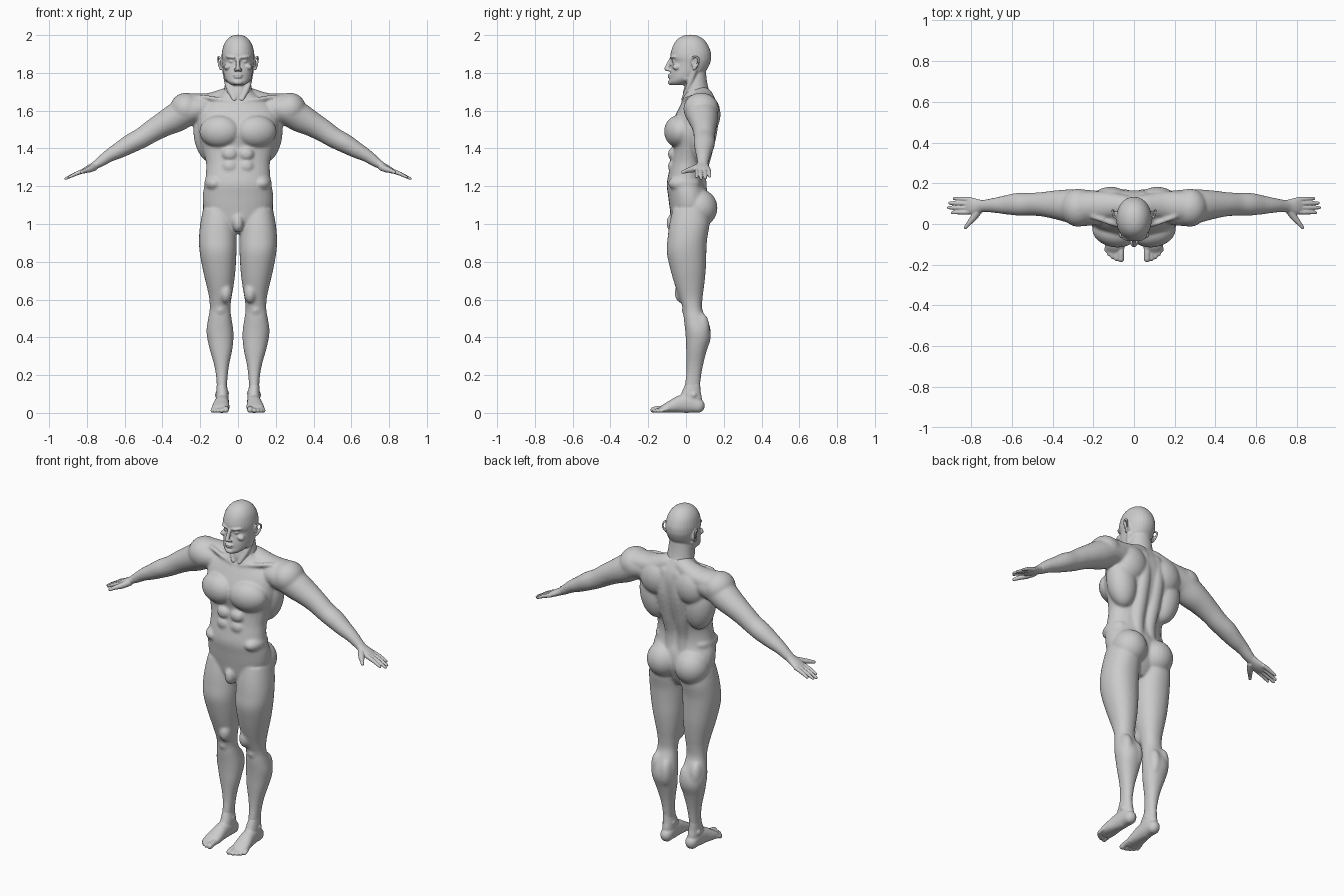
import bpy, bmesh, math
from mathutils import Vector, Matrix

SIDES = 28


def smooth_path(pts, sub=4):
    """Catmull-Rom through stations of (x, y, z, radius a, radius b)."""
    p = [Vector(q) for q in pts]
    out = []
    for i in range(len(p) - 1):
        a, b, c, d = p[max(i - 1, 0)], p[i], p[i + 1], p[min(i + 2, len(p) - 1)]
        for k in range(sub):
            t = k / sub
            out.append(0.5 * (2 * b + (c - a) * t + (2 * a - 5 * b + 4 * c - d) * t * t
                              + (3 * b - a - 3 * c + d) * t ** 3))
    return out + [p[-1]]


def tube(bm, pts, ref=(0, 1, 0), axis=None, both=True, power=1.0):
    """Skin elliptical rings along a path; radius a lies along ref."""
    st = smooth_path(pts)
    n = len(st)
    rings = []
    for i, s in enumerate(st):
        t = Vector(axis) if axis else (st[min(i + 1, n - 1)].to_3d() - st[max(i - 1, 0)].to_3d()).normalized()
        u = (Vector(ref) - t * t.dot(Vector(ref))).normalized()
        rings.append((s.to_3d(), t, u, t.cross(u), max(s[3], .002), max(s[4], .002)))
    if not axis:  # round both ends
        def cap(r, d, angles):
            c, t, u, v, a, b = r
            return [(c + t * d * min(a, b) * math.sin(q), t, u, v, a * math.cos(q), b * math.cos(q)) for q in angles]
        rings = cap(rings[0], -1, (1.4, 1.0, .5)) + rings + cap(rings[-1], 1, (.5, 1.0, 1.4))
    shape = lambda f: math.copysign(abs(f) ** power, f)
    for side in ((1, -1) if both else (1,)):
        loops = []
        for c, t, u, v, a, b in rings:
            ring = []
            for k in range(SIDES):
                q = math.tau * k / SIDES
                co = c + u * a * shape(math.cos(q)) + v * b * shape(math.sin(q))
                ring.append(bm.verts.new((co.x * side, co.y, co.z)))
            loops.append(ring)
        for lo, hi in zip(loops, loops[1:]):
            for k in range(SIDES):
                j = (k + 1) % SIDES
                bm.faces.new((lo[k], lo[j], hi[j], hi[k]))
        bm.faces.new(loops[0])
        bm.faces.new(loops[-1])


def column(bm, rows, both=True, power=.92):
    """Level rings from rows of (z, x min, x max, y front, y back)."""
    tube(bm, [((a + b) / 2, (f + k) / 2, z, (b - a) / 2, (k - f) / 2) for z, a, b, f, k in rows],
         ref=(1, 0, 0), axis=(0, 0, 1), both=both, power=power)


def blob(bm, c, r, rot=(0, 0, 0), both=True):
    """Ellipsoid muscle or feature, mirrored when both."""
    m = Matrix.Translation(c)
    for ang, ax in zip(rot, 'XYZ'):
        m = m @ Matrix.Rotation(math.radians(ang), 4, ax)
    m = m @ Matrix.Diagonal((*r, 1))
    for s in ((1, -1) if both else (1,)):
        bmesh.ops.create_uvsphere(bm, u_segments=24, v_segments=16, radius=1,
                                  matrix=Matrix.Diagonal((s, 1, 1, 1)) @ m)


def finish(bm, name, voxel, smooth):
    """Fuse the overlapping forms into one smooth skin."""
    bmesh.ops.recalc_face_normals(bm, faces=bm.faces)
    me = bpy.data.meshes.new(name)
    bm.to_mesh(me)
    bm.free()
    ob = bpy.data.objects.new(name, me)
    bpy.context.collection.objects.link(ob)
    mod = ob.modifiers.new("fuse", 'REMESH')
    mod.mode, mod.voxel_size, mod.use_smooth_shade = 'VOXEL', voxel, True
    mod = ob.modifiers.new("soften", 'SMOOTH')
    mod.factor, mod.iterations = .5, smooth


# ---- body: torso, arms and legs
bm = bmesh.new()
column(bm, [(z, -w, w, f, k) for z, w, f, k in (
    (.95, .05, -.04, .07), (1.0, .13, -.072, .10), (1.08, .18, -.086, .125), (1.15, .187, -.095, .12),
    (1.21, .177, -.102, .10), (1.27, .17, -.092, .095), (1.33, .17, -.08, .105), (1.40, .19, -.073, .13),
    (1.47, .21, -.085, .15), (1.54, .215, -.072, .162), (1.60, .21, -.045, .165), (1.65, .16, -.02, .155),
    (1.69, .09, -.012, .135), (1.72, .068, 0, .118))], both=False)
blob(bm, (.098, -.042, 1.49), (.108, .072, .085), (0, 0, 12))         # chest
blob(bm, (.15, .075, 1.47), (.085, .078, .15), (0, 8, 0))             # side of back
blob(bm, (.115, .115, 1.58), (.095, .068, .10))                       # shoulder blade
blob(bm, (.09, .07, 1.085), (.097, .097, .10))                        # buttock
blob(bm, (.125, -.01, 1.215), (.054, .085, .045))                     # waist
blob(bm, (0, -.068, 1.005), (.03, .036, .05), both=False)             # groin
for z in (1.37, 1.305, 1.24):                                         # belly
    blob(bm, (.043, -.066, z), (.042, .03, .036))
tube(bm, [(.04, .09, 1.12, .035, .03), (.04, .078, 1.25, .035, .03), (.045, .105, 1.38, .04, .035),
          (.045, .135, 1.52, .04, .035), (.04, .125, 1.64, .04, .035)], ref=(1, 0, 0))  # spine muscles
tube(bm, [(.05, .09, 1.675, .055, .05), (.15, .09, 1.64, .07, .054), (.25, .085, 1.63, .075, .062)])  # shoulder top
tube(bm, [(.02, -.015, 1.645, .012, .012), (.10, 0, 1.66, .012, .012), (.2, .035, 1.675, .012, .012)])  # collarbone
blob(bm, (.275, .08, 1.61), (.085, .094, .085), (0, 25, 0))           # shoulder cap
tube(bm, [(.19, .08, 1.61, .085, .07), (.26, .08, 1.60, .09, .078), (.33, .09, 1.562, .08, .077),
          (.39, .095, 1.53, .07, .067), (.45, .097, 1.495, .06, .060), (.51, .097, 1.456, .056, .054),
          (.57, .097, 1.425, .056, .051), (.63, .094, 1.390, .047, .043), (.68, .092, 1.363, .038, .035),
          (.73, .089, 1.328, .031, .027), (.76, .087, 1.309, .029, .021)])  # arm
column(bm, [(1.08, .02, .185, -.07, .12), (1.0, .012, .2, -.088, .125), (.92, .008, .207, -.098, .112),
            (.85, .008, .203, -.102, .108), (.76, .013, .187, -.083, .105), (.68, .022, .168, -.06, .097),
            (.61, .034, .153, -.036, .088), (.55, .04, .15, -.016, .086), (.5, .034, .158, -.012, .106),
            (.44, .025, .167, -.005, .128), (.39, .024, .162, -.001, .13), (.33, .031, .148, .001, .11),
            (.26, .046, .128, .003, .092), (.2, .054, .117, .001, .081), (.14, .058, .112, -.008, .075),
            (.09, .055, .11, -.012, .075)])                           # leg
blob(bm, (.065, -.02, .635), (.034, .04, .055))                       # inner knee muscle
blob(bm, (.094, .01, .545), (.032, .032, .038))                       # kneecap
blob(bm, (.064, .085, .42), (.036, .047, .085))                       # inner calf
blob(bm, (.125, .08, .45), (.036, .045, .08))                         # outer calf
finish(bm, "body", .007, 9)

# ---- head and neck
bm = bmesh.new()
column(bm, [(z, -w, w, f, k) for z, w, f, k in (
    (2.002, .006, .018, .032), (1.997, .03, -.012, .06), (1.98, .055, -.043, .09), (1.95, .075, -.066, .115),
    (1.91, .085, -.08, .131), (1.88, .087, -.082, .133), (1.86, .085, -.074, .13), (1.83, .081, -.078, .118),
    (1.80, .077, -.084, .098), (1.77, .069, -.086, .065), (1.75, .054, -.089, .03), (1.735, .034, -.08, .0))],
    both=False, power=.95)
column(bm, [(z, -w, w, f, k) for z, w, f, k in (
    (1.83, .055, .01, .105), (1.78, .064, .0, .108), (1.73, .071, -.008, .116), (1.68, .078, -.018, .132),
    (1.64, .085, -.01, .14))], both=False, power=1)                   # neck
tube(bm, [(.068, .045, 1.81, .015, .015), (.052, .015, 1.73, .015, .015), (.02, -.012, 1.66, .013, .013)])
tube(bm, [(0, -.079, 1.872, .010, .010), (0, -.092, 1.845, .010, .012), (0, -.103, 1.822, .014, .012)],
     ref=(1, 0, 0), both=False)                                       # nose
blob(bm, (.012, -.09, 1.816), (.010, .013, .008))                     # nostril
blob(bm, (.034, -.066, 1.883), (.032, .017, .009), (0, -6, 22))       # brow
blob(bm, (.054, -.05, 1.832), (.022, .022, .016), (0, 20, 35))        # cheekbone
blob(bm, (.034, -.06, 1.861), (.015, .0135, .009))                    # eye
blob(bm, (0, -.086, 1.788), (.026, .012, .006), both=False)           # upper lip
blob(bm, (0, -.085, 1.777), (.022, .012, .006), both=False)           # lower lip
blob(bm, (0, -.082, 1.75), (.024, .014, .014), both=False)            # chin
blob(bm, (.055, .0, 1.775), (.018, .03, .022), (-20, 0, 0))           # jaw corner
blob(bm, (.086, .045, 1.85), (.009, .018, .03), (12, 0, 15))          # ear
tube(bm, [(.088, .03, 1.862, .006, .006), (.098, .036, 1.882, .006, .006), (.104, .056, 1.884, .006, .006),
          (.105, .068, 1.866, .006, .006), (.1, .06, 1.842, .006, .006), (.092, .042, 1.82, .007, .007)],
     ref=(1, 0, 0))                                                   # ear rim
finish(bm, "head", .0045, 3)

# ---- hands
bm = bmesh.new()
tube(bm, [(.735, .088, 1.325, .028, .024), (.765, .087, 1.306, .034, .02), (.795, .088, 1.291, .041, .018),
          (.82, .090, 1.279, .039, .013)])                            # palm
for y0, y1, tip in ((.059, .056, .893), (.08, .08, .912), (.101, .103, .906), (.121, .126, .884)):  # fingers
    zt = 1.283 - (tip - .81) * .42
    tube(bm, [(.805, y0, 1.285, .0115, .012), ((.805 + tip) / 2, (y0 + y1) / 2, (1.285 + zt) / 2 + .003, .0105, .0105),
              (tip, y1, zt, .008, .007)])
tube(bm, [(.76, .07, 1.302, .02, .018), (.785, .035, 1.29, .017, .017), (.81, .005, 1.282, .012, .012),
          (.828, -.017, 1.274, .009, .009)], ref=(0, 0, 1))           # thumb
finish(bm, "hands", .0035, 3)

# ---- feet
bm = bmesh.new()
column(bm, [(.17, .06, .111, .004, .074), (.14, .058, .113, -.009, .076), (.11, .052, .115, -.022, .078),
            (.08, .05, .116, -.035, .084), (.04, .05, .116, -.035, .085)])  # ankle
blob(bm, (.062, .035, .105), (.014, .018, .018))                      # inner ankle bone
blob(bm, (.108, .04, .095), (.014, .018, .018))                       # outer ankle bone
tube(bm, [(.082, .065, .037, .034, .037), (.083, .02, .05, .036, .05), (.086, -.03, .046, .039, .046),
          (.09, -.075, .034, .045, .034), (.093, -.11, .024, .046, .024), (.095, -.125, .018, .042, .018)],
     ref=(1, 0, 0), power=.9)                                         # sole and instep
for x0, x1, tip, r in ((.062, .064, -.178, .016), (.084, .087, -.176, .0115), (.102, .106, -.166, .0108),
                       (.117, .122, -.153, .0102), (.130, .135, -.136, .0098)):  # toes
    tube(bm, [(x0, -.095, .022, r, r), (x1, (tip - .1) / 2, r + .006, r, r), (x1, tip + .005, r, r, r)], ref=(1, 0, 0))
finish(bm, "feet", .0045, 3)
